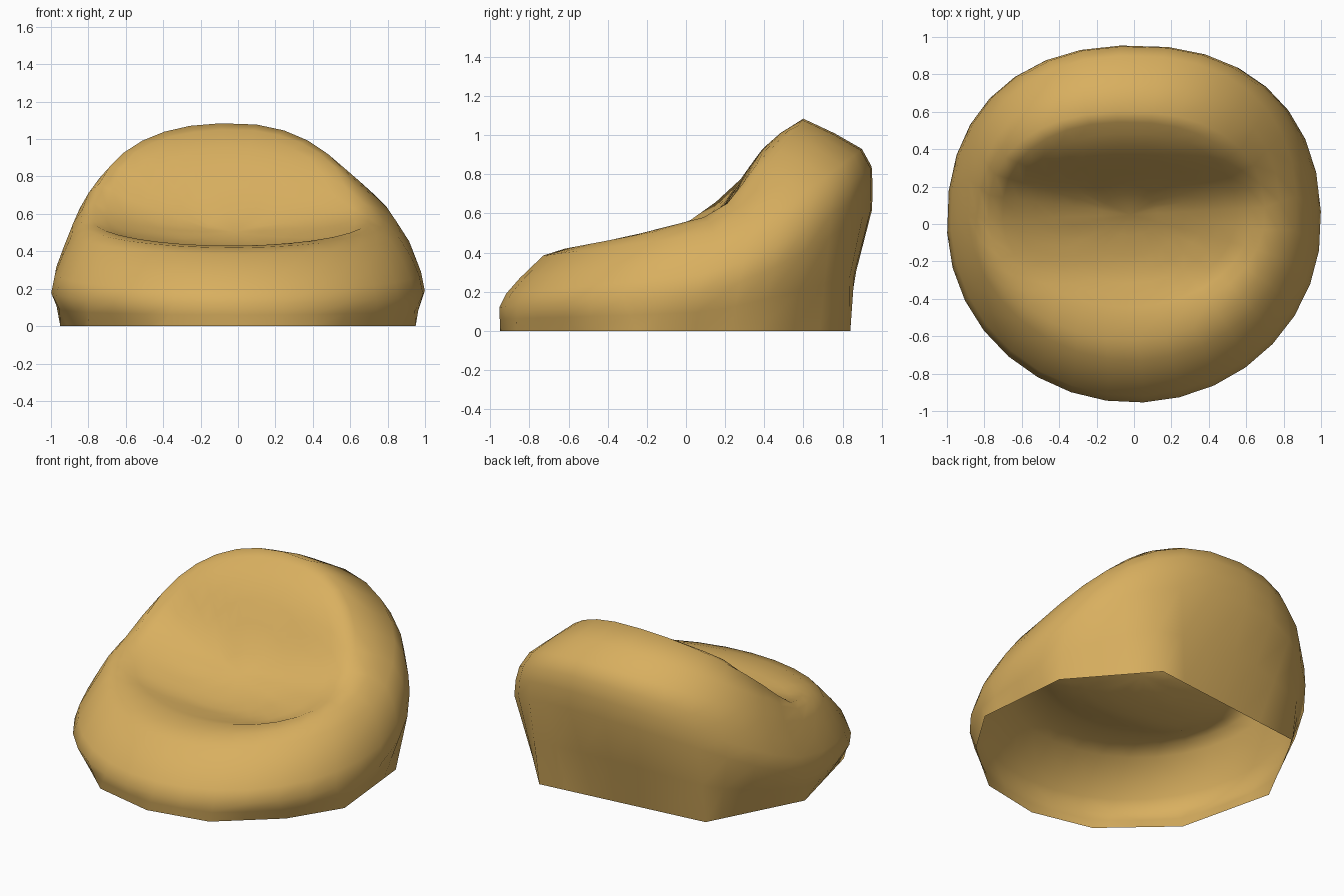
import bpy, bmesh, math
from mathutils import Vector, geometry

cube = bpy.data.objects.get("Cube")
if cube:
    bpy.data.objects.remove(cube)

SEGMENTS = 32

# Tan fabric
fabric = bpy.data.materials.new("tan_fabric")
fabric.use_nodes = True
colour = (0.69, 0.43, 0.115, 1)
fabric.diffuse_color = colour
bsdf = fabric.node_tree.nodes["Principled BSDF"]
bsdf.inputs["Base Color"].default_value = colour
bsdf.inputs["Roughness"].default_value = 0.9

# Corners of the straight-sided floor opening
floor_corners = [(0.89, 0.37), (0.48, 0.84), (-0.64, 0.71), (-0.95, 0.12),
                 (-0.8, -0.5), (-0.4, -0.86), (0, -0.95), (0.4, -0.87),
                 (0.75, -0.57), (0.95, -0.25)]

# Outer cloth rings, widest part to crest:
# x shift, half width, front y, back y, front z, side z, back z, left steepness
rings = [
    (0, 1.0, -0.955, 0.952, 0.12, 0.18, 0.62, 1.5),
    (0, 0.98, -0.92, 0.955, 0.19, 0.28, 0.74, 1.5),
    (0, 0.94, -0.85, 0.95, 0.27, 0.38, 0.84, 1.4),
    (-0.01, 0.88, -0.73, 0.9, 0.385, 0.49, 0.93, 1.2),
    (-0.03, 0.81, -0.62, 0.76, 0.42, 0.55, 1.01, 1.1),
    (-0.04, 0.74, -0.5, 0.6, 0.43, 0.57, 1.085, 1.05),
]
RIGHT_STEEPNESS = 1.5

# Seat and plump backrest side profile (y, z), and inward steps from the crest
seat_profile = [(-0.6, 0.425), (-0.45, 0.425), (-0.25, 0.405), (-0.05, 0.45),
                (0.1, 0.53), (0.22, 0.66), (0.3, 0.8), (0.38, 0.92),
                (0.48, 1.01), (0.6, 1.085)]
seat_steps = [0.9, 0.79, 0.67, 0.54, 0.4, 0.2]
SEAT_CENTRE = Vector((-0.02, 0.05))


def floor_point(angle):
    """Nearest corner, or where a ray from the middle meets a floor edge."""
    ray = Vector((math.cos(angle), math.sin(angle)))
    for corner in floor_corners:
        if ray.angle(Vector(corner)) < math.pi / SEGMENTS:
            return Vector((*corner, 0))
    for i, a in enumerate(floor_corners):
        hit = geometry.intersect_line_line_2d(
            Vector((0, 0)), ray * 3, Vector(a), Vector(floor_corners[i - 1]))
        if hit:
            return Vector((hit.x, hit.y, 0))
    return Vector((ray.x, ray.y, 0))


def ring_point(ring, angle):
    """Rounded outline, fuller at the back, rising towards the back."""
    shift, width, front, back, z_front, z_side, z_back, steepness = ring
    c, s = math.cos(angle), math.sin(angle)
    power = 0.87 if s > 0 else 1
    x = math.copysign(abs(c) ** power, c)
    y = math.copysign(abs(s) ** power, s)
    if s > 0:
        rise = y ** (steepness if c < 0 else RIGHT_STEEPNESS)
        z = z_side + (z_back - z_side) * rise
    else:
        z = z_side + (z_front - z_side) * -y
    return Vector((shift + width * x,
                   (front + back) / 2 + (back - front) / 2 * y, z))


def seat_point(crest, step):
    """Point on the seat: sides rise at the front and fall away at the back."""
    x, y = SEAT_CENTRE.lerp(crest.xy, step)
    for (y0, z0), (y1, z1) in zip(seat_profile, seat_profile[1:]):
        if y <= y1:
            break
    z = z0 + (z1 - z0) * (y - y0) / (y1 - y0)
    fall = max(0, y) * (0.9 if x > 0 else 0.5)
    return Vector((x, y, z + (0.17 - fall) * x * x))


bm = bmesh.new()
angles = [2 * math.pi * (i + 0.25) / SEGMENTS for i in range(SEGMENTS)]

# Lower wall, sides, crest, then the seat
floor = [floor_point(a) for a in angles]
outer = [[ring_point(r, a) for a in angles] for r in rings]
lower = [a.lerp(b, 0.5) for a, b in zip(floor, outer[0])]
seat = [[seat_point(p, step) for p in outer[-1]] for step in seat_steps]
loops = [[bm.verts.new(p) for p in points]
         for points in [floor, lower] + outer + seat]
for low, high in zip(loops, loops[1:]):
    for i in range(SEGMENTS):
        j = (i + 1) % SEGMENTS
        bm.faces.new((low[i], low[j], high[j], high[i]))

# Seat middle
middle = bm.verts.new(seat_point(outer[-1][0], 0))
for i in range(SEGMENTS):
    bm.faces.new((loops[-1][i], loops[-1][(i + 1) % SEGMENTS], middle))
for face in bm.faces:
    face.smooth = True

mesh = bpy.data.meshes.new("bean_bag_cover")
bm.to_mesh(mesh)
bm.free()
mesh.materials.append(fabric)
cover = bpy.data.objects.new("bean_bag_cover", mesh)
bpy.context.collection.objects.link(cover)
